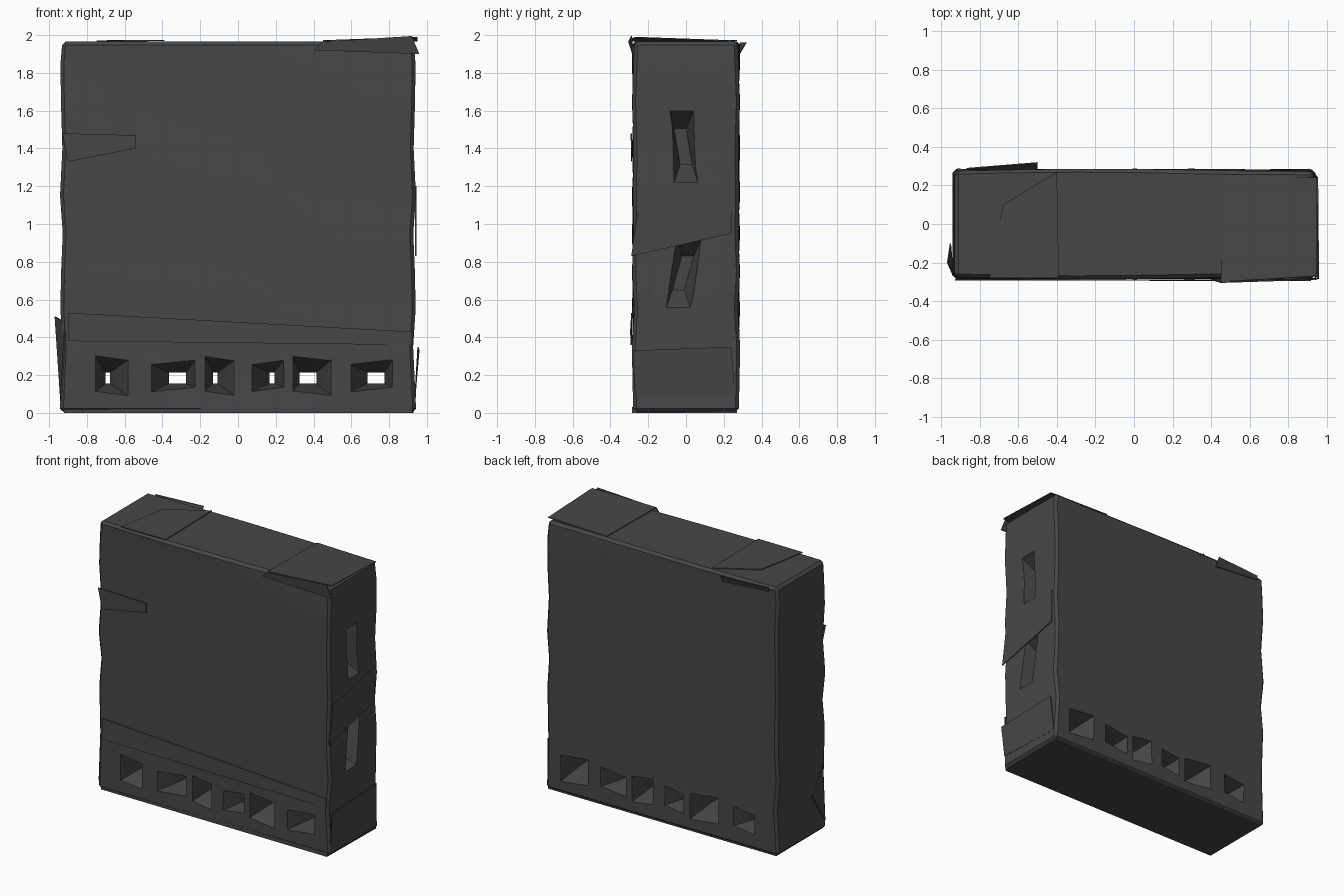
import bpy, bmesh, math
from mathutils import Vector

if "Cube" in bpy.data.objects:
    bpy.data.objects.remove(bpy.data.objects["Cube"])

# single dark charcoal colour
mat = bpy.data.materials.new("charcoal")
mat.diffuse_color = (0.062, 0.062, 0.062, 1)
mat.use_nodes = True
mat.node_tree.nodes["Principled BSDF"].inputs["Base Color"].default_value = mat.diffuse_color


def make_object(name, bm, helper=False):
    bmesh.ops.recalc_face_normals(bm, faces=bm.faces)
    me = bpy.data.meshes.new(name)
    bm.to_mesh(me)
    bm.free()
    me.materials.append(mat)
    ob = bpy.data.objects.new(name, me)
    bpy.context.collection.objects.link(ob)
    ob.hide_render = helper
    return ob


def loft(name, rings, helper=False):
    """Closed solid skinned through a list of four-point rings."""
    bm = bmesh.new()
    vs = [[bm.verts.new(p) for p in r] for r in rings]
    for a, b in zip(vs, vs[1:]):
        for i in range(4):
            j = (i + 1) % 4
            bm.faces.new((a[i], a[j], b[j], b[i]))
    bm.faces.new(vs[0])
    bm.faces.new(vs[-1])
    return make_object(name, bm, helper)


def flap(name, pts, n, t=0.006):
    """Thin loose plate lying on the surface, thickened along n."""
    n = Vector(n) * t
    loft(name, [[Vector(p) for p in pts], [Vector(p) + n for p in pts]])


# slab body with gently uneven faces
bm = bmesh.new()
bmesh.ops.create_cube(bm, size=1)
bmesh.ops.scale(bm, vec=(1.87, 0.56, 1.96), verts=bm.verts)
bmesh.ops.translate(bm, vec=(0, 0, 0.985), verts=bm.verts)
bmesh.ops.bevel(bm, geom=list(bm.edges), offset=0.018, segments=1, affect='EDGES')
for axis, cuts in ((0, (-.6, -.3, 0, .3, .6)), (2, (.35, .55, .75, .95, 1.15, 1.4, 1.65, 1.85))):
    no = Vector((axis == 0, 0, axis == 2))
    for c in cuts:
        bmesh.ops.bisect_plane(bm, geom=bm.verts[:] + bm.edges[:] + bm.faces[:],
                               plane_co=no * c, plane_no=no)
for v in bm.verts:
    x, y, z = v.co
    if z > 0.3:
        v.co.y += math.copysign(0.007, y) * math.sin(z * 14 + x * 3)
    if abs(x) > 0.85:
        v.co.x += math.copysign(0.008, x) * math.sin(z * 11 + 1)
body = make_object("slab_body", bm)


def cut(cutter):
    m = body.modifiers.new("cut", 'BOOLEAN')
    m.operation = 'DIFFERENCE'
    m.solver = 'EXACT'
    m.object = cutter


def rect_y(x, z, w, h, y, skew=0):
    return [(x - w, y, z - h), (x + w, y, z - h + skew),
            (x + w, y, z + h), (x - w, y, z + h - skew)]


# ragged row of openings along the foot, narrowing to the middle
for i, (x, w) in enumerate(((-.66, .11), (-.35, .14), (-.09, .10),
                            (.15, .11), (.40, .12), (.70, .13))):
    s = 0.03 if i % 2 else -0.03
    gap = 0.045 if i in (1, 4, 5) else 0.012
    cut(loft("foot_opening_cutter", [
        rect_y(x, .20, w, .10, -.34, s),
        rect_y(x + s, .185, gap, .03, -.10),
        rect_y(x + s, .185, gap, .03, .10),
        rect_y(x, .20, w, .10, .34, -s)], True))

# two tapered pits in the right side
for z0, z1, lean in ((1.20, 1.62, .02), (.54, .94, -.02)):
    def ring(x, k):
        c, h = (z0 + z1) / 2, (z1 - z0) / 2 * k
        return [(x, -.07 * k + lean - .02, c - h), (x, .07 * k + lean - .02, c - h),
                (x, .09 * k - lean - .02, c + h), (x, -.05 * k - lean - .02, c + h)]
    cut(loft("side_pit_cutter", [ring(1.0, 1.1), ring(.80, .45)], True))

# apply the cuts and drop the cutters
dg = bpy.context.evaluated_depsgraph_get()
me = bpy.data.meshes.new_from_object(body.evaluated_get(dg))
body.modifiers.clear()
body.data = me
for ob in list(bpy.data.objects):
    if "cutter" in ob.name:
        bpy.data.objects.remove(ob)

# loose corner and edge flaps
flap("top_right_flap", [(.40, -.285, 1.92), (.96, -.28, 1.90), (.92, -.285, 1.995), (.45, -.30, 1.965)], (0, -1, 0))
flap("top_right_lid", [(.45, -.30, 1.967), (.95, -.27, 1.985), (.95, .24, 1.967), (.46, .26, 1.966)], (0, 0, 1))
flap("top_left_lid", [(-.75, -.28, 1.966), (-.39, -.28, 1.968), (-.40, .27, 1.968), (-.68, .10, 1.967)], (0, 0, 1))
flap("back_top_flap", [(-.87, .28, 1.93), (-.5, .28, 1.90), (-.5, .315, 1.96), (-.87, .285, 1.96)], (0, 1, 0))
flap("left_foot_flap", [(-.935, -.27, .06), (-.91, -.28, .48), (-.965, -.20, .51), (-.95, -.1, .30)], (-1, 0, 0))
flap("right_foot_flap", [(.935, -.27, .10), (.935, .26, .08), (.95, .24, .35), (.955, -.28, .33)], (1, 0, 0))
flap("right_mid_band", [(.938, -.29, .83), (.938, .24, .95), (.938, .24, 1.2), (.938, -.25, 1.10)], (1, 0, 0))
flap("front_low_flap", [(-.9, -.287, .38), (.92, -.287, .36), (.92, -.29, .43), (-.9, -.284, .53)], (0, -1, 0))
flap("front_left_flap", [(-.93, -.287, 1.48), (-.54, -.287, 1.47), (-.54, -.285, 1.40), (-.9, -.285, 1.33)], (0, -1, 0))

# foot plate under the slab
flap("foot_plate", [(-.92, -.275, 0), (.92, -.285, 0), (.93, .27, 0), (-.92, .27, 0)], (0, 0, 1), 0.03)

# soft shading with sharp edges kept
for ob in bpy.data.objects:
    ob.select_set(True)
bpy.context.view_layer.objects.active = body
bpy.ops.object.shade_smooth_by_angle(angle=math.radians(30))
